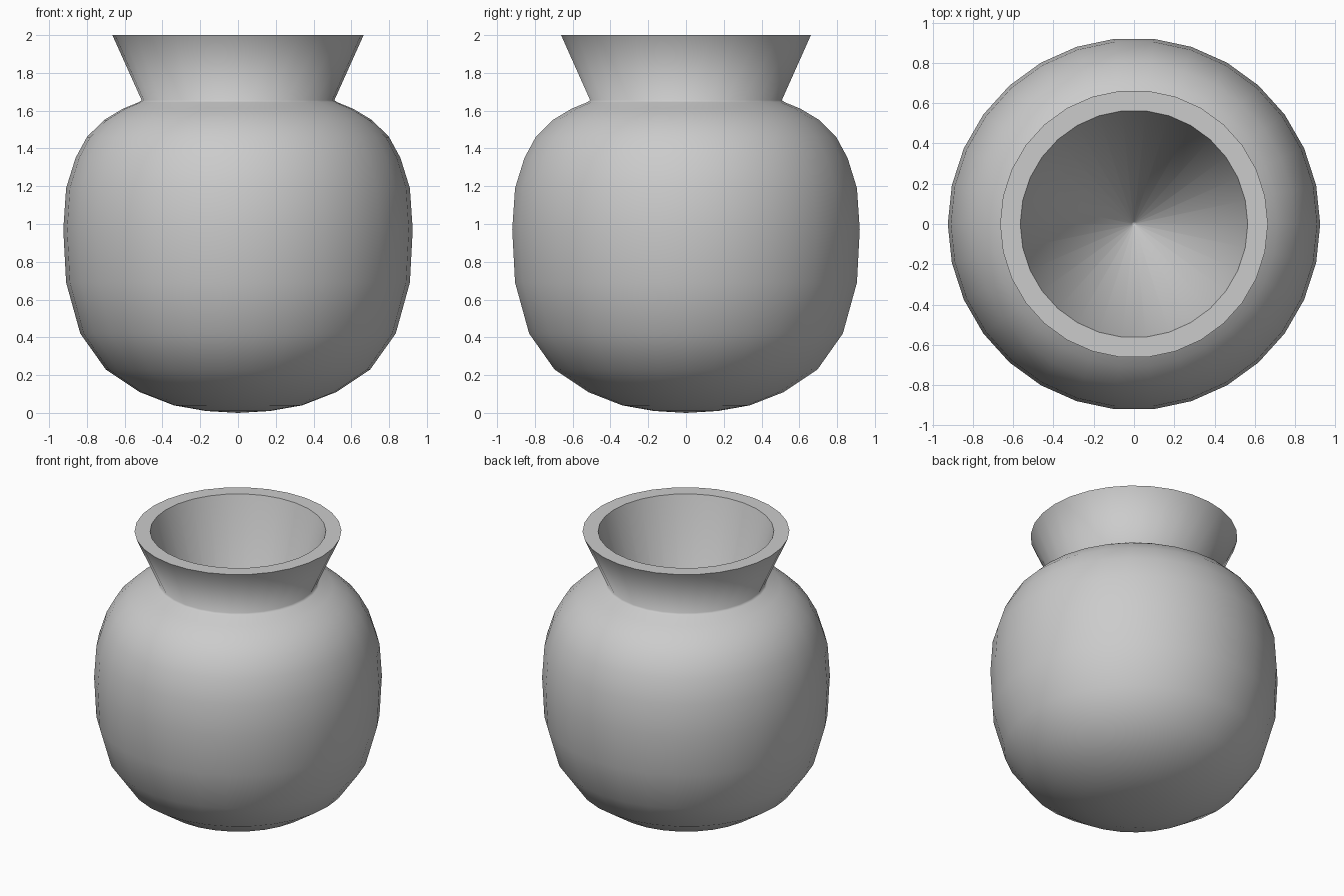
import bpy, bmesh, math

if "Cube" in bpy.data.objects:
    bpy.data.objects.remove(bpy.data.objects["Cube"])

SEGMENTS = 30

# Half-section (radius, height): belly, neck, flared lip, then tapering hollow
OUTER = [(0, 0), (0.17, 0.01), (0.34, 0.04), (0.52, 0.11), (0.70, 0.23),
         (0.835, 0.42), (0.91, 0.69), (0.925, 0.97), (0.91, 1.19),
         (0.86, 1.35), (0.80, 1.46), (0.71, 1.55), (0.61, 1.61),
         (0.525, 1.645), (0.51, 1.655), (0.665, 2.0)]
INNER = [(0.565, 2.0), (0.012, 0.06), (0, 0.055)]
SHARP_RADII = (0.665, 0.565)


def lathe(name, profile, sharp_radii):
    bm = bmesh.new()
    rings = []
    for r, z in profile:
        count = 1 if r == 0 else SEGMENTS
        rings.append([bm.verts.new((r * math.cos(2 * math.pi * i / SEGMENTS),
                                    r * math.sin(2 * math.pi * i / SEGMENTS), z))
                      for i in range(count)])
    for a, b in zip(rings, rings[1:]):
        for i in range(SEGMENTS):
            j = (i + 1) % SEGMENTS
            if len(a) == 1:
                corners = [a[0], b[j], b[i]]
            elif len(b) == 1:
                corners = [a[i], a[j], b[0]]
            else:
                corners = [a[i], a[j], b[j], b[i]]
            bm.faces.new(corners).smooth = True
    bmesh.ops.recalc_face_normals(bm, faces=bm.faces)
    # Crisp edges on both sides of the flat lip
    for (r, z), ring in zip(profile, rings):
        if r in sharp_radii:
            for i in range(SEGMENTS):
                bm.edges.get((ring[i], ring[(i + 1) % SEGMENTS])).smooth = False
    mesh = bpy.data.meshes.new(name)
    bm.to_mesh(mesh)
    bm.free()
    obj = bpy.data.objects.new(name, mesh)
    bpy.context.collection.objects.link(obj)
    return obj


# Round pot turned from one profile
lathe("pot", OUTER + INNER, SHARP_RADII)
